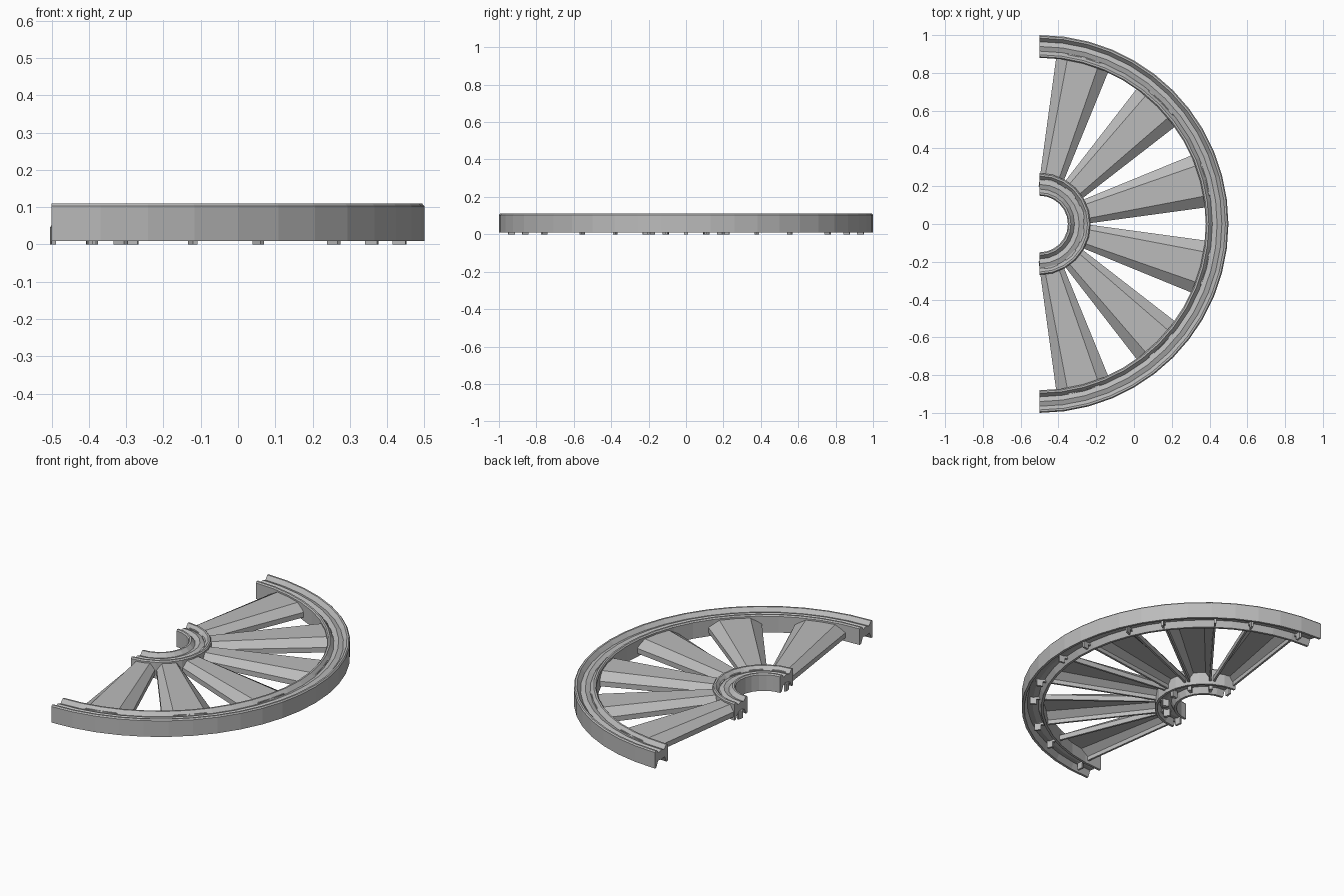
import bpy, bmesh, math
from math import cos, sin, pi, radians

if "Cube" in bpy.data.objects:
    bpy.data.objects.remove(bpy.data.objects["Cube"], do_unlink=True)

CENTRE_X = -0.5  # centre of the half circle

grey = bpy.data.materials.new("plain_grey")
grey.use_nodes = True
COLOUR = (0.5, 0.5, 0.5, 1)
grey.diffuse_color = COLOUR
grey.node_tree.nodes["Principled BSDF"].inputs["Base Color"].default_value = COLOUR


def loft(name, rings, angle=0.0):
    """Skin a list of matching closed cross-sections and cap both ends."""
    bm = bmesh.new()
    loops = [[bm.verts.new(p) for p in ring] for ring in rings]
    n = len(loops[0])
    for a, b in zip(loops, loops[1:]):
        for i in range(n):
            j = (i + 1) % n
            bm.faces.new((a[i], a[j], b[j], b[i]))
    bm.faces.new(loops[0])
    bm.faces.new(loops[-1])
    bmesh.ops.recalc_face_normals(bm, faces=bm.faces)
    mesh = bpy.data.meshes.new(name)
    bm.to_mesh(mesh)
    bm.free()
    mesh.materials.append(grey)
    obj = bpy.data.objects.new(name, mesh)
    bpy.context.collection.objects.link(obj)
    obj.location.x = CENTRE_X
    obj.rotation_euler.z = angle
    return obj


# Moulding section: offset from its centre line, height (outer half, top to bottom)
HALF = [(0.025, 0.088), (0.044, 0.11), (0.054, 0.11), (0.06, 0.103),
        (0.06, 0.01), (0.046, 0.01), (0.03, 0.045)]
SECTION = ([(0, 0.097)] + HALF + [(0, 0.04)]
           + [(-d, z) for d, z in reversed(HALF)])


def half_ring(name, radius, segments):
    angles = [-pi / 2 + pi * i / segments for i in range(segments + 1)]
    loft(name, [[((radius + d) * cos(a), (radius + d) * sin(a), z)
                 for d, z in SECTION] for a in angles])


half_ring("outer_rim", 0.94, 24)
half_ring("inner_hub", 0.21, 12)


def channel(radius, half_width, top, foot, wall=0.012):
    """Open-bottomed trapezoid channel section at a distance from the centre."""
    shoulder = half_width * 0.58
    right = [(shoulder, top), (half_width, top - 0.035), (half_width, foot)]
    inner = [(half_width - wall, foot), (half_width - wall, top - 0.04),
             (shoulder - wall * 0.4, top - wall)]
    side = right + inner
    return [(radius, y, z) for y, z in side + [(-y, z) for y, z in reversed(side)]]


def width_at(r):
    return 0.065 + (r - 0.26) * 0.127


# Tapered spokes with deeper feet where they enter the hub and rim
for k in range(6):
    angle = radians(-75 + 30 * k)
    loft(f"spoke_{k + 1}", [channel(r, width_at(r), 0.094, 0.03) for r in (0.23, 0.91)], angle)
    for label, r0, r1 in (("hub", 0.19, 0.225), ("rim", 0.91, 0.945)):
        loft(f"{label}_foot_{k + 1}",
             [channel(r, width_at(r), 0.08, 0.0) for r in (r0, r1)], angle)
